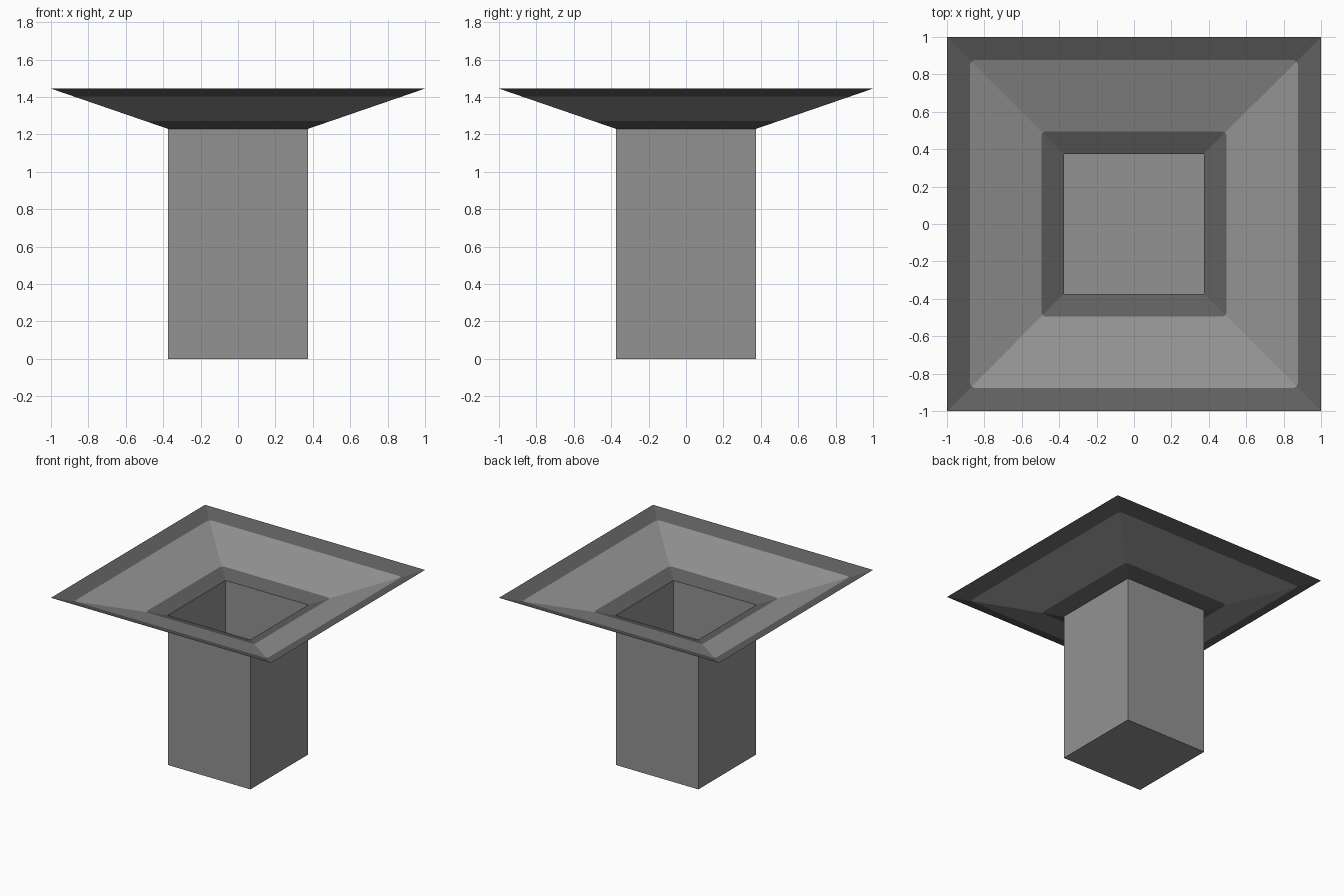
import bpy, bmesh, math

if "Cube" in bpy.data.objects:
    bpy.data.objects.remove(bpy.data.objects["Cube"])


def material(name, value):
    m = bpy.data.materials.new(name)
    m.diffuse_color = (value, value, value, 1)
    m.use_nodes = True
    m.node_tree.nodes["Principled BSDF"].inputs["Base Color"].default_value = m.diffuse_color
    return m


light = material("mid grey", 0.29)
dark = material("dark grey", 0.117)

NECK, RIM = 0.375, 1.0          # half widths of shaft and funnel mouth
Z_NECK, Z_RIM = 1.23, 1.445


def finish(name, bm, mats):
    mesh = bpy.data.meshes.new(name)
    bm.to_mesh(mesh)
    bm.free()
    for m in mats:
        mesh.materials.append(m)
    obj = bpy.data.objects.new(name, mesh)
    bpy.context.collection.objects.link(obj)


# Hollow square shaft: closed floor, open top
bm = bmesh.new()
bmesh.ops.create_cube(bm, size=1)
for v in bm.verts:
    v.co.x *= 2 * NECK
    v.co.y *= 2 * NECK
    v.co.z = (v.co.z + 0.5) * Z_NECK
bmesh.ops.delete(bm, geom=[f for f in bm.faces if f.normal.z > 0.5], context='FACES_ONLY')
finish("shaft", bm, [light])


# Thin square funnel with dark bands at the rim and the neck
def ring(bm, half, radius):
    """Rounded square lying on the funnel's sloping faces."""
    verts = []
    for corner in range(4):
        mid = math.pi / 4 + corner * math.pi / 2
        c = (half - radius) * math.sqrt(2)
        for k in range(-2, 3):
            a = mid + k * math.pi / 8
            x = c * math.cos(mid) + radius * math.cos(a)
            y = c * math.sin(mid) + radius * math.sin(a)
            t = (max(abs(x), abs(y)) - NECK) / (RIM - NECK)
            verts.append(bm.verts.new((x, y, Z_NECK + t * (Z_RIM - Z_NECK))))
    return verts


bm = bmesh.new()
rings = [ring(bm, h, r) for h, r in ((NECK, 0), (0.495, 0.025), (0.877, 0.03), (RIM, 0))]
for band, (lo, hi) in enumerate(zip(rings, rings[1:])):
    n = len(lo)
    for i in range(n):
        j = (i + 1) % n
        f = bm.faces.new((lo[i], hi[i], hi[j], lo[j]))
        f.material_index = 0 if band == 1 else 1
bmesh.ops.remove_doubles(bm, verts=bm.verts, dist=1e-4)
finish("funnel", bm, [light, dark])
